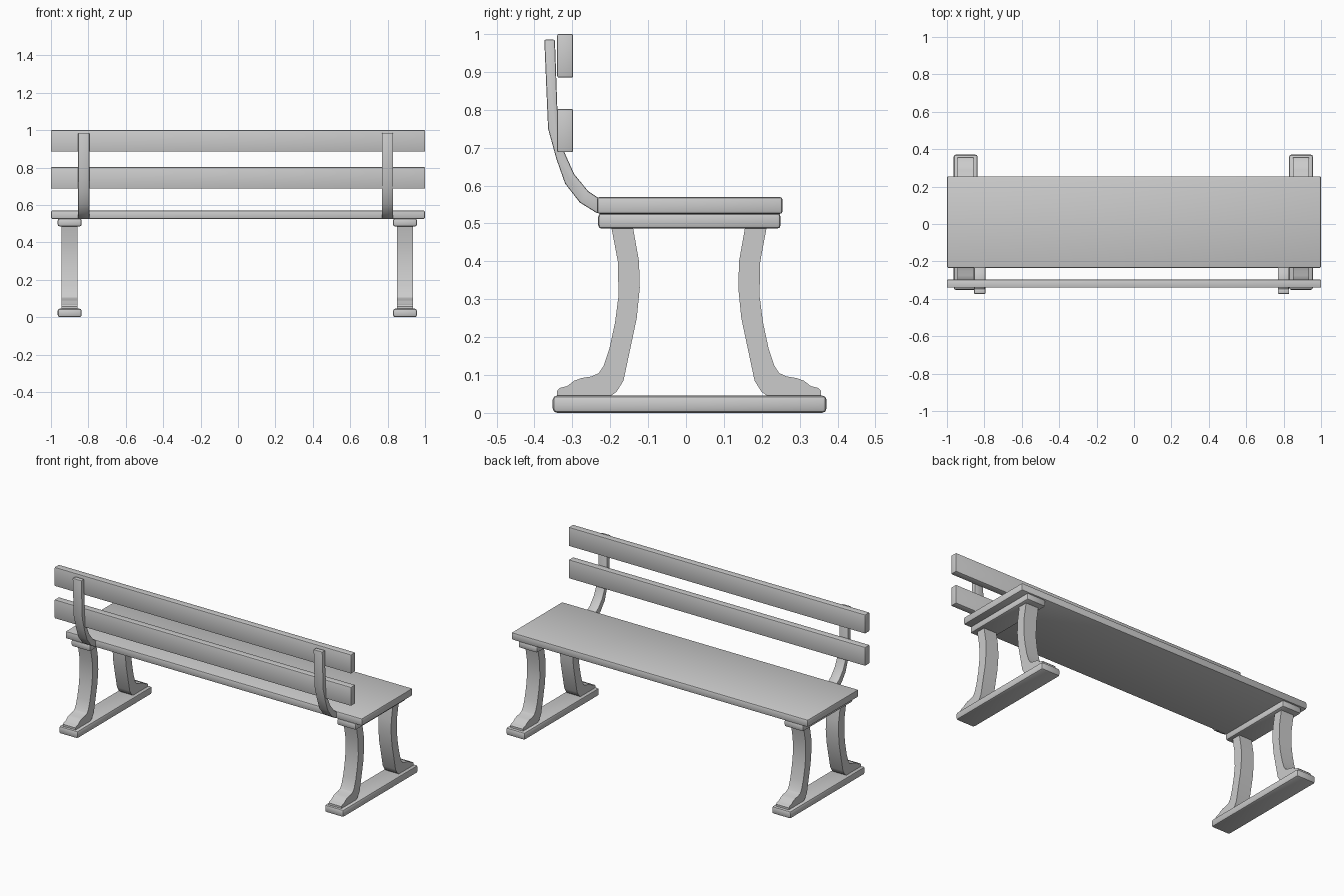
import bpy, bmesh, math

if "Cube" in bpy.data.objects:
    bpy.data.objects.remove(bpy.data.objects["Cube"])


def finish(name, bm, bevel=0.0, segments=2):
    bmesh.ops.recalc_face_normals(bm, faces=bm.faces)
    if bevel:
        sharp = [e for e in bm.edges if e.calc_face_angle(0) > math.radians(50)]
        bmesh.ops.bevel(bm, geom=sharp, offset=bevel, segments=segments,
                        profile=0.5, affect='EDGES')
    mesh = bpy.data.meshes.new(name)
    bm.to_mesh(mesh)
    bm.free()
    ob = bpy.data.objects.new(name, mesh)
    bpy.context.collection.objects.link(ob)
    return ob


def extrude_profile(name, points, cx, width, bevel=0.0):
    """Extrude a (y, z) outline along x, centred on cx."""
    bm = bmesh.new()
    rings = [[bm.verts.new((cx + s * width / 2, y, z)) for y, z in points]
             for s in (-1, 1)]
    n = len(points)
    bm.faces.new(rings[0])
    bm.faces.new(rings[1][::-1])
    for i in range(n):
        j = (i + 1) % n
        bm.faces.new((rings[0][i], rings[0][j], rings[1][j], rings[1][i]))
    return finish(name, bm, bevel)


def board(name, cx, width, y0, y1, z0, z1, bevel):
    outline = [(y0, z0), (y1, z0), (y1, z1), (y0, z1)]
    return extrude_profile(name, outline, cx, width, bevel)


# Curved leg with scrolled foot
LEG = [(-0.197, 0.49), (-0.180, 0.40), (-0.178, 0.31), (-0.187, 0.24),
       (-0.202, 0.17), (-0.217, 0.125), (-0.230, 0.105), (-0.250, 0.096),
       (-0.275, 0.092), (-0.295, 0.085), (-0.313, 0.071), (-0.333, 0.066),
       (-0.340, 0.058), (-0.340, 0.04), (-0.205, 0.04), (-0.183, 0.056),
       (-0.165, 0.085), (-0.130, 0.25), (-0.122, 0.33), (-0.124, 0.40),
       (-0.140, 0.49)]
FRONT_LEG = [(0.016 - y, z) for y, z in LEG]

# Bent back support
SUPPORT = [(-0.374, 0.985), (-0.364, 0.75), (-0.342, 0.67), (-0.319, 0.605),
           (-0.280, 0.555), (-0.233, 0.526), (-0.228, 0.565), (-0.258, 0.585),
           (-0.295, 0.63), (-0.322, 0.69), (-0.338, 0.76), (-0.346, 0.985)]

# Seat and backrest slats
board("seat", 0, 2, -0.235, 0.255, 0.525, 0.57, 0.008)
board("upper_back_slat", 0, 2, -0.34, -0.298, 0.885, 1.0, 0.004)
board("lower_back_slat", 0, 2, -0.34, -0.298, 0.688, 0.802, 0.004)

# End frames and back supports
for side, frame_x, support_x in (("left", -0.90, -0.825), ("right", 0.893, 0.80)):
    board(side + "_base", frame_x, 0.128, -0.352, 0.371, 0.0, 0.046, 0.012)
    board(side + "_seat_bearer", frame_x, 0.128, -0.232, 0.25, 0.486, 0.527, 0.01)
    extrude_profile(side + "_rear_leg", LEG, frame_x, 0.086)
    extrude_profile(side + "_front_leg", FRONT_LEG, frame_x, 0.086)
    extrude_profile(side + "_back_support", SUPPORT, support_x, 0.06, 0.004)

# Smooth the curved faces, keep the edges sharp
for ob in bpy.context.collection.objects:
    ob.select_set(True)
    bpy.context.view_layer.objects.active = ob
bpy.ops.object.shade_smooth_by_angle(angle=math.radians(30))
